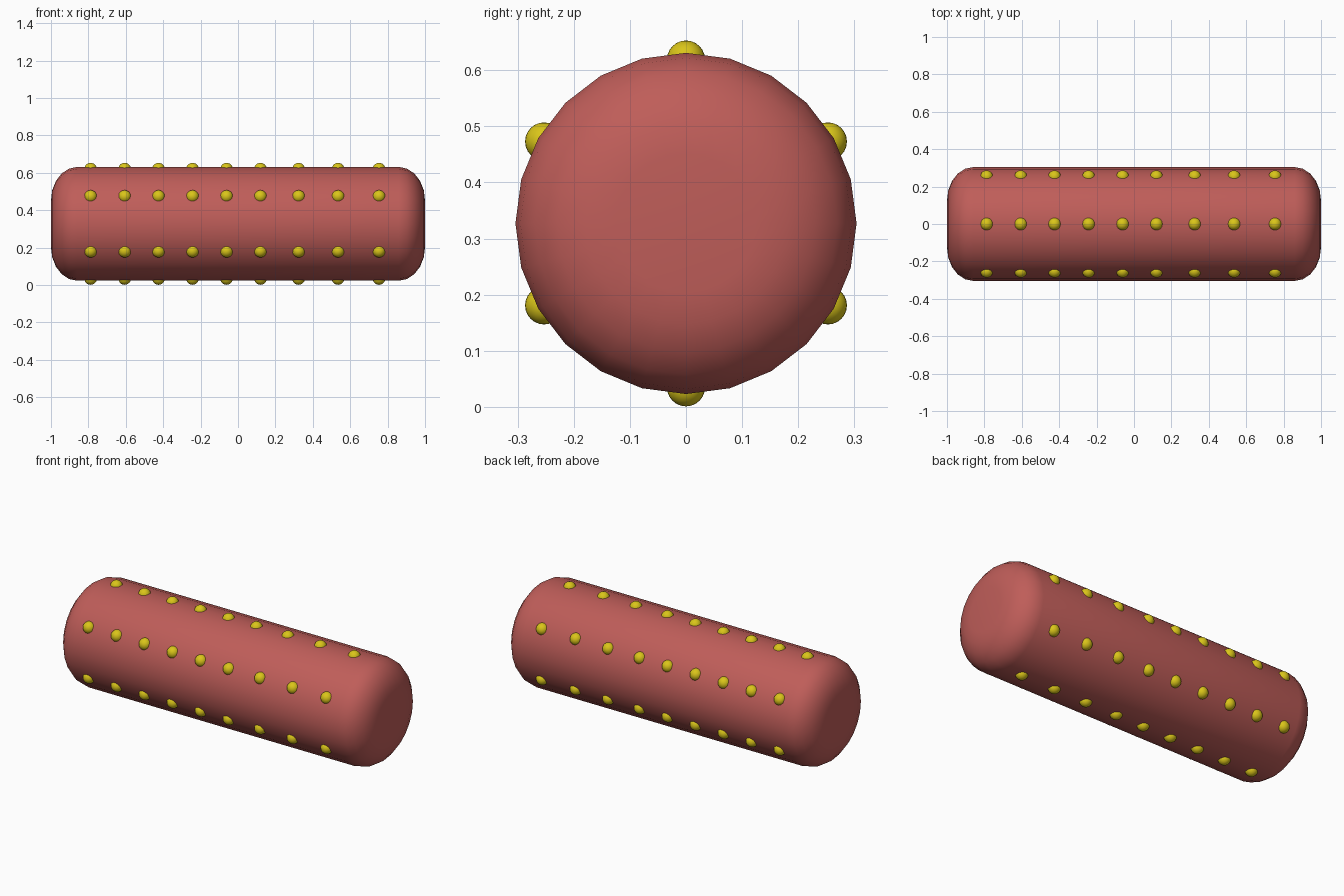
import bpy, bmesh, math
from mathutils import Matrix

if "Cube" in bpy.data.objects:
    bpy.data.objects.remove(bpy.data.objects["Cube"])

CZ, R, SIDES = 0.327, 0.304, 24


def make(name, bm, color):
    me = bpy.data.meshes.new(name)
    bmesh.ops.recalc_face_normals(bm, faces=bm.faces)
    bm.to_mesh(me)
    bm.free()
    ob = bpy.data.objects.new(name, me)
    bpy.context.collection.objects.link(ob)
    mat = bpy.data.materials.new(name + "_colour")
    mat.diffuse_color = (*color, 1)
    mat.use_nodes = True
    mat.node_tree.nodes["Principled BSDF"].inputs["Base Color"].default_value = mat.diffuse_color
    me.materials.append(mat)
    bpy.context.view_layer.objects.active = ob
    ob.select_set(True)
    bpy.ops.object.shade_smooth_by_angle(angle=math.radians(35))
    ob.select_set(False)
    return ob


# Body: 24-sided roller with rounded ends, lofted along x
end = [(1 - 0.14 * (1 - math.sin(t)), R - 0.18 * (1 - math.cos(t)))
       for t in (math.radians(90 * i / 5) for i in range(6))]
profile = [(-x, r) for x, r in reversed(end)] + end
bm = bmesh.new()
rings = []
for x, r in profile:
    rings.append([bm.verts.new((x, r * math.sin(2 * math.pi * k / SIDES),
                                CZ + r * math.cos(2 * math.pi * k / SIDES)))
                  for k in range(SIDES)])
for a, b in zip(rings, rings[1:]):
    for k in range(SIDES):
        n = (k + 1) % SIDES
        bm.faces.new((a[k], a[n], b[n], b[k]))
bm.faces.new(rings[0])
bm.faces.new(rings[-1])
make("roller_body", bm, (0.52, 0.11, 0.10))

# Studs: six rows of nine half-sunk balls around the body
stud_x = [-0.788, -0.606, -0.425, -0.243, -0.061, 0.12, 0.324, 0.535, 0.754]
for row in range(6):
    a = row * math.pi / 3
    bm = bmesh.new()
    for x in stud_x:
        pos = Matrix.Translation((x, 0.292 * math.sin(a), CZ + 0.292 * math.cos(a)))
        bmesh.ops.create_uvsphere(bm, u_segments=24, v_segments=12, radius=0.034, matrix=pos)
    make(f"stud_row_{row + 1}", bm, (0.70, 0.56, 0.01))
